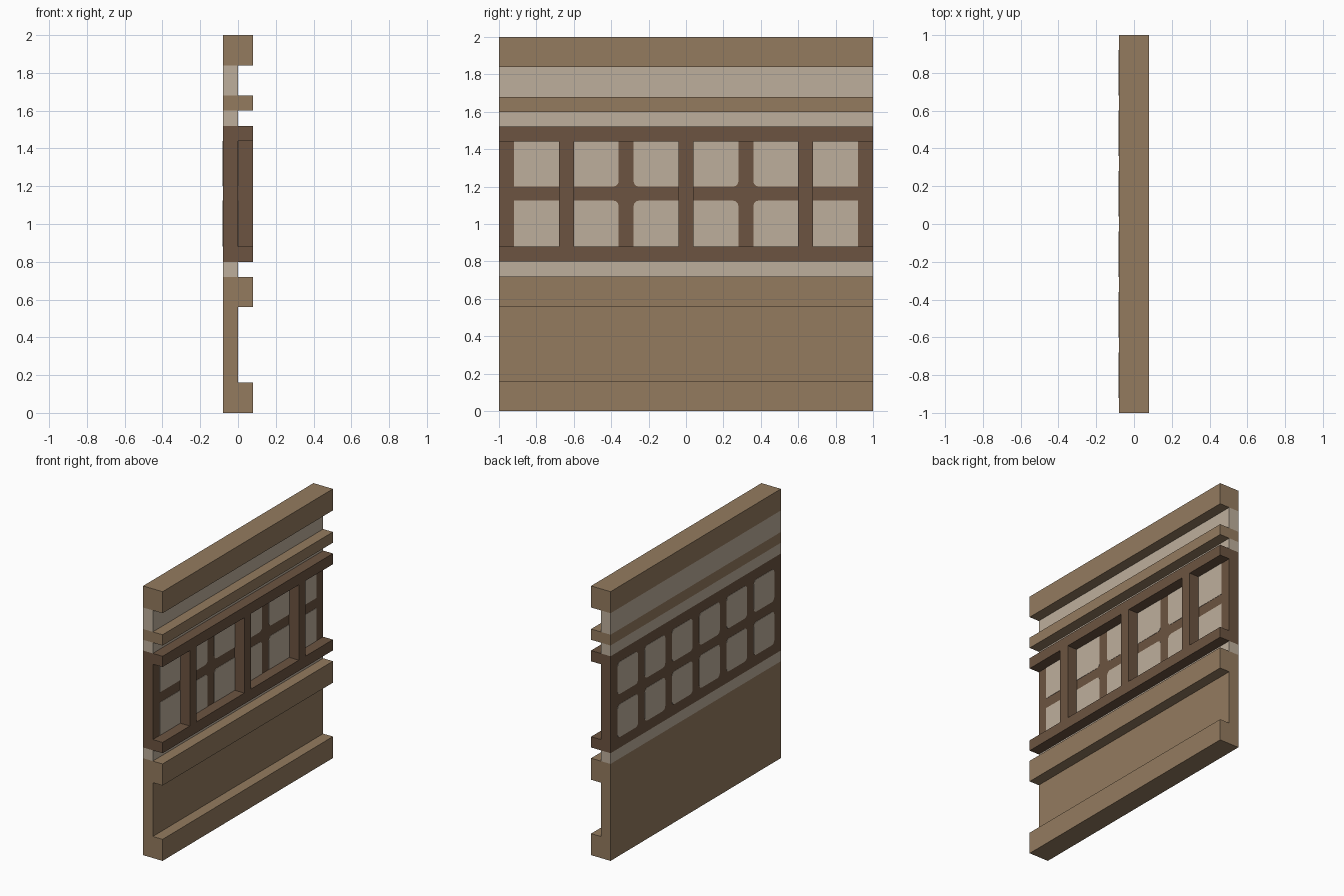
import bpy, math

cube = bpy.data.objects.get("Cube")
if cube:
    bpy.data.objects.remove(cube, do_unlink=True)


def material(name, srgb):
    linear = [((c / 255 + 0.055) / 1.055) ** 2.4 for c in srgb] + [1.0]
    m = bpy.data.materials.new(name)
    m.use_nodes = True
    m.diffuse_color = linear
    bsdf = m.node_tree.nodes["Principled BSDF"]
    bsdf.inputs["Base Color"].default_value = linear
    bsdf.inputs["Roughness"].default_value = 0.8
    return m


WOOD = material("mid_brown_wood", (148, 123, 95))
DARK = material("dark_brown_wood", (108, 84, 65))
PALE = material("pale_plaster", (190, 175, 156))

BACK, MID, FRONT = -0.08, 0.0, 0.08   # wall back, wall face, trim face (x)


def prism(name, mat, outline, place, lo, hi):
    """Extrude a 2D outline between lo and hi; place maps (a, b, depth) to xyz."""
    n = len(outline)
    verts = [place(a, b, d) for d in (lo, hi) for a, b in outline]
    faces = [tuple(range(n))[::-1], tuple(range(n, 2 * n))]
    faces += [(i, (i + 1) % n, n + (i + 1) % n, n + i) for i in range(n)]
    mesh = bpy.data.meshes.new(name)
    mesh.from_pydata(verts, [], faces)
    mesh.materials.append(mat)
    obj = bpy.data.objects.new(name, mesh)
    bpy.context.collection.objects.link(obj)
    # consistent outward normals
    import bmesh
    bm = bmesh.new()
    bm.from_mesh(mesh)
    bmesh.ops.recalc_face_normals(bm, faces=bm.faces)
    bm.to_mesh(mesh)
    bm.free()
    return obj


def band(name, mat, outline):
    """Full-length horizontal band from an (x, z) profile."""
    return prism(name, mat, outline, lambda x, z, y: (x, y, z), -1, 1)


def rect(a0, a1, b0, b1):
    return [(a0, b0), (a1, b0), (a1, b1), (a0, b1)]


def channel(z0, z1, z2, z3):
    """C-shaped profile: wall with a rail at the bottom and at the top."""
    return [(BACK, z0), (FRONT, z0), (FRONT, z1), (MID, z1),
            (MID, z2), (FRONT, z2), (FRONT, z3), (BACK, z3)]


# Horizontal bands, bottom to top
band("lower_wall", WOOD, channel(0, 0.16, 0.56, 0.72))
band("lower_plaster", PALE, rect(BACK, MID, 0.72, 0.80))
band("window_frame", DARK, channel(0.80, 0.88, 1.44, 1.52))
band("middle_plaster", PALE, rect(BACK, MID, 1.52, 1.60))
band("picture_rail", WOOD, rect(BACK, FRONT, 1.60, 1.68))
band("upper_plaster", PALE, rect(BACK, MID, 1.68, 1.84))
band("top_rail", WOOD, rect(BACK, FRONT, 1.84, 2.00))

# Upright posts standing proud of the window
for i, y in enumerate((-0.64, 0, 0.64)):
    prism(f"window_post_{i + 1}", DARK, rect(y - 0.04, y + 0.04, 0.88, 1.44),
          lambda a, b, x: (x, a, b), MID, FRONT)


def pane_outline(y0, y1, z0, z1, rounded, r=0.028):
    """Rectangle in (y, z) with the chosen corners rounded."""
    points = []
    corners = ((y0, z0, 1, 1), (y1, z0, -1, 1), (y1, z1, -1, -1), (y0, z1, 1, -1))
    for k, (y, z, sy, sz) in enumerate(corners):
        if not rounded(y, z):
            points.append((y, z))
            continue
        for s in range(4):
            t = math.pi + k * math.pi / 2 + s * math.pi / 6
            points.append((y + sy * r + r * math.cos(t), z + sz * r + r * math.sin(t)))
    return points


def beside_flat_bars(y, z):
    """Front corners touching the thin crossing bars."""
    return 0.2 < abs(y) < 0.4 and 1.1 < z < 1.3


# Thin window panes on both faces of the wall
for col in range(6):
    yc = -0.8 + 0.32 * col
    for row, (z0, z1) in enumerate(((0.88, 1.125), (1.20, 1.44))):
        for side, x, rule in (("front", MID, beside_flat_bars),
                              ("back", BACK, lambda y, z: True)):
            prism(f"pane_{side}_{col + 1}_{row + 1}", PALE,
                  pane_outline(yc - 0.12, yc + 0.12, z0, z1, rule),
                  lambda a, b, d: (d, a, b), x - 0.002, x + 0.002)
